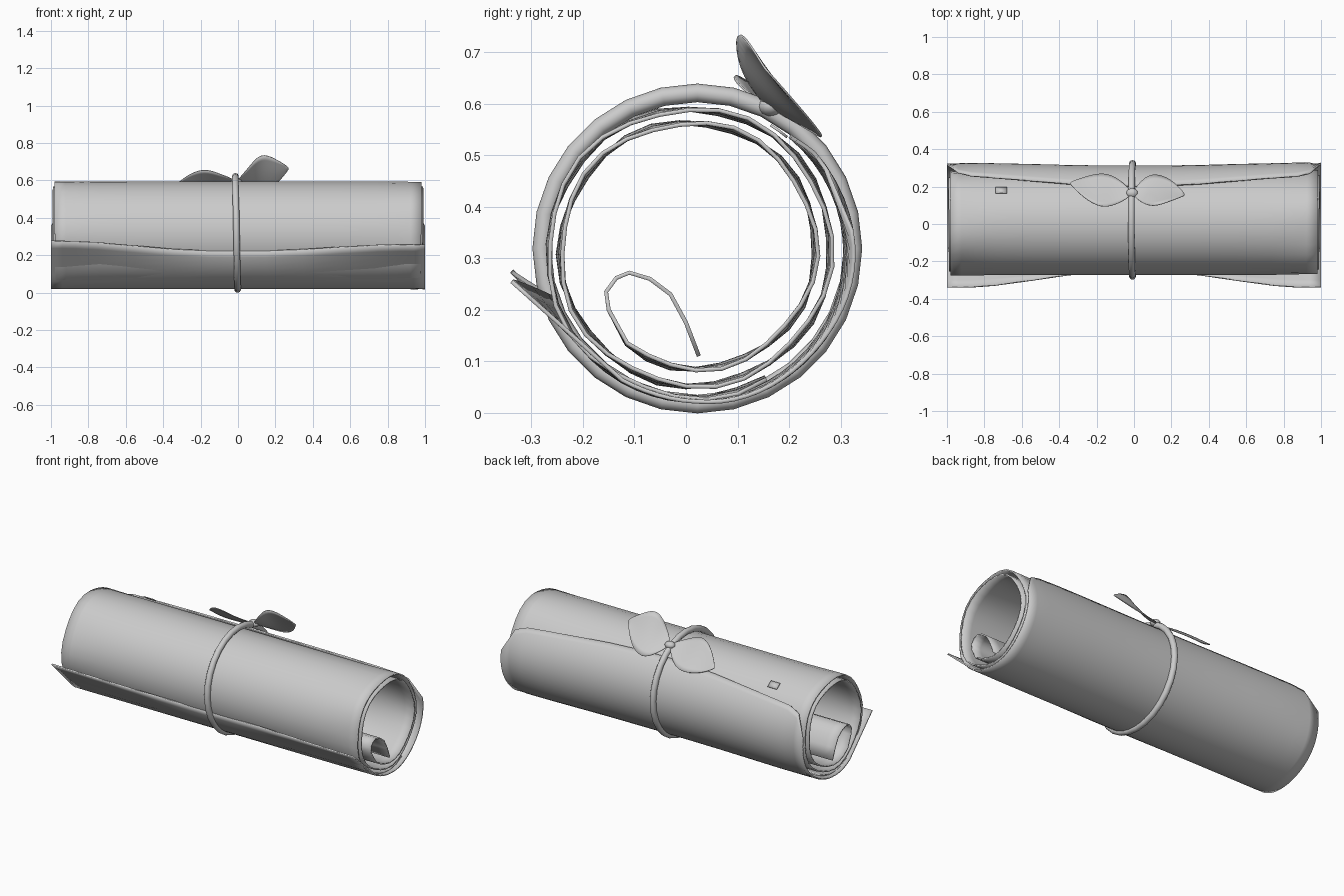
import bpy
from math import sin, cos, radians, hypot, pi
from mathutils import Vector

old = bpy.data.objects.get("Cube")
if old:
    bpy.data.objects.remove(old)

grey = bpy.data.materials.new("plain grey")
grey.use_nodes = True
grey.diffuse_color = (0.6, 0.6, 0.6, 1)
grey.node_tree.nodes["Principled BSDF"].inputs["Base Color"].default_value = (0.6, 0.6, 0.6, 1)


def finish(ob, angle=50):
    ob.data.materials.append(grey)
    bpy.ops.object.select_all(action="DESELECT")
    ob.select_set(True)
    bpy.context.view_layer.objects.active = ob
    bpy.ops.object.shade_smooth_by_angle(angle=radians(angle))


def sheet(name, rows, thickness, subdivide=0):
    """Thin sheet through a grid of points."""
    n = len(rows[0])
    faces = [(i * n + j, i * n + j + 1, (i + 1) * n + j + 1, (i + 1) * n + j)
             for i in range(len(rows) - 1) for j in range(n - 1)]
    me = bpy.data.meshes.new(name)
    me.from_pydata([p for r in rows for p in r], [], faces)
    ob = bpy.data.objects.new(name, me)
    bpy.context.collection.objects.link(ob)
    finish(ob)
    if subdivide:
        sub = ob.modifiers.new("smooth", "SUBSURF")
        sub.levels = sub.render_levels = subdivide
    solid = ob.modifiers.new("thickness", "SOLIDIFY")
    solid.thickness = thickness
    solid.offset = 0
    return ob


def interp(x, pts):
    for (a, fa), (b, fb) in zip(pts, pts[1:]):
        if x <= b:
            return fa + (fb - fa) * (x - a) / (b - a)
    return pts[-1][1]


def ease(t):
    t = min(max(t, 0), 1)
    return t * t * (3 - 2 * t)


half = [0.15, 0.35, 0.55, 0.75, 0.87, 0.94, 1]
xs = [-h for h in reversed(half)] + [0] + half


def wobble(x, a):
    return 0.005 * sin(5 * a + 2 * x) * ease((abs(x) - 0.7) / 0.3)


# Inner roll: a spiral whose inner end curls away from the wall
start, end, steps = 300, -485, 64
curl = [(-0.15, 0.2), (-0.155, 0.235), (-0.135, 0.262), (-0.11, 0.272),
        (-0.07, 0.26), (-0.03, 0.23), (0.0, 0.175), (0.025, 0.11)]
rows = []
for i in range(steps + 1):
    t = 1 - i / steps
    a = radians(end + (start - end) * t)
    r = 0.222 + 0.066 * t ** 0.7
    width = 0.995 - 0.018 * t
    rows.append([(x * width, 0.012 + (r + wobble(x, a)) * cos(a),
                  0.315 + (r + wobble(x, a)) * sin(a)) for x in xs])
for y, z in curl:
    rows.append([(x * 0.99, y, z) for x in xs])
sheet("inner_roll", rows, 0.008)

# Outer sheet: wraps under the roll, with a flared front flap and cut back corners
rows = []
wrap_steps, flap_steps = 26, 6
for i in range(wrap_steps + flap_steps + 1):
    row = []
    for x in xs:
        flare = ease((abs(x) - 0.12) / 0.8)
        first = interp(abs(x), [(0, 51), (0.25, 50), (0.93, 37), (1, 8)])
        u = min(i / wrap_steps, 1)
        a = radians(first + (-120 - first) * u)
        r = 0.289 + 0.014 * flare * max(cos(a), 0) + 0.5 * wobble(x, a)
        y, z = 0.02 + r * cos(a), 0.312 + r * sin(a)
        if i > wrap_steps:
            v = (i - wrap_steps) / flap_steps
            b = radians(-120 - 42 * v)
            held = Vector((0.02 + 0.289 * cos(b), 0.312 + 0.289 * sin(b)))
            tip_z = 0.265 - 0.01 * x
            free = Vector((y, z)).lerp(Vector((-0.338, tip_z)), v)
            y, z = held.lerp(free, flare)
        row.append((x, y, z))
    rows.append(row)
sheet("outer_sheet", rows, 0.008)

# Small patch on the upper back of the roll
rows = [[(x, 0.012 + 0.287 * cos(radians(a)), 0.315 + 0.287 * sin(radians(a)))
         for x in (-0.74, -0.68)] for a in (50, 54, 58)]
sheet("small_patch", rows, 0.005)

# Tie ring
bpy.ops.mesh.primitive_torus_add(major_segments=28, minor_segments=10, major_radius=0.302,
                                 minor_radius=0.018, location=(-0.008, 0.022, 0.319),
                                 rotation=(0, pi / 2 - 0.02, 0))
ring = bpy.context.object
ring.name = "tie_ring"
finish(ring, 80)

# Bow knot
bpy.ops.mesh.primitive_uv_sphere_add(segments=12, ring_count=8, radius=0.026,
                                     location=(-0.01, 0.165, 0.595))
knot = bpy.context.object
knot.name = "bow_knot"
knot.scale = (1.2, 1, 0.8)
finish(knot, 80)


# Bow loops: stations of x, back edge y z, front edge y z
def bow(name, stations, bulge):
    rows = []
    for i, (x, yb, zb, yf, zf) in enumerate(stations):
        back, front = Vector((x, yb, zb)), Vector((x, yf, zf))
        lift = Vector((0, 0.6, 0.8)) * bulge * sin(pi * i / 4)
        rows.append([back, back.lerp(front, 0.5) - lift, front])
    sheet(name, rows, 0.004, 2)


bow("bow_right", [(0.0, 0.185, 0.58, 0.145, 0.605), (0.06, 0.255, 0.54, 0.1, 0.67),
                  (0.12, 0.27, 0.53, 0.095, 0.75), (0.2, 0.24, 0.57, 0.125, 0.715),
                  (0.27, 0.165, 0.655, 0.15, 0.672)], 0.012)
bow("bow_left", [(-0.02, 0.185, 0.58, 0.145, 0.605), (-0.1, 0.258, 0.525, 0.1, 0.635),
                 (-0.18, 0.275, 0.515, 0.085, 0.665), (-0.27, 0.25, 0.525, 0.14, 0.63),
                 (-0.34, 0.225, 0.56, 0.21, 0.57)], 0.0)
